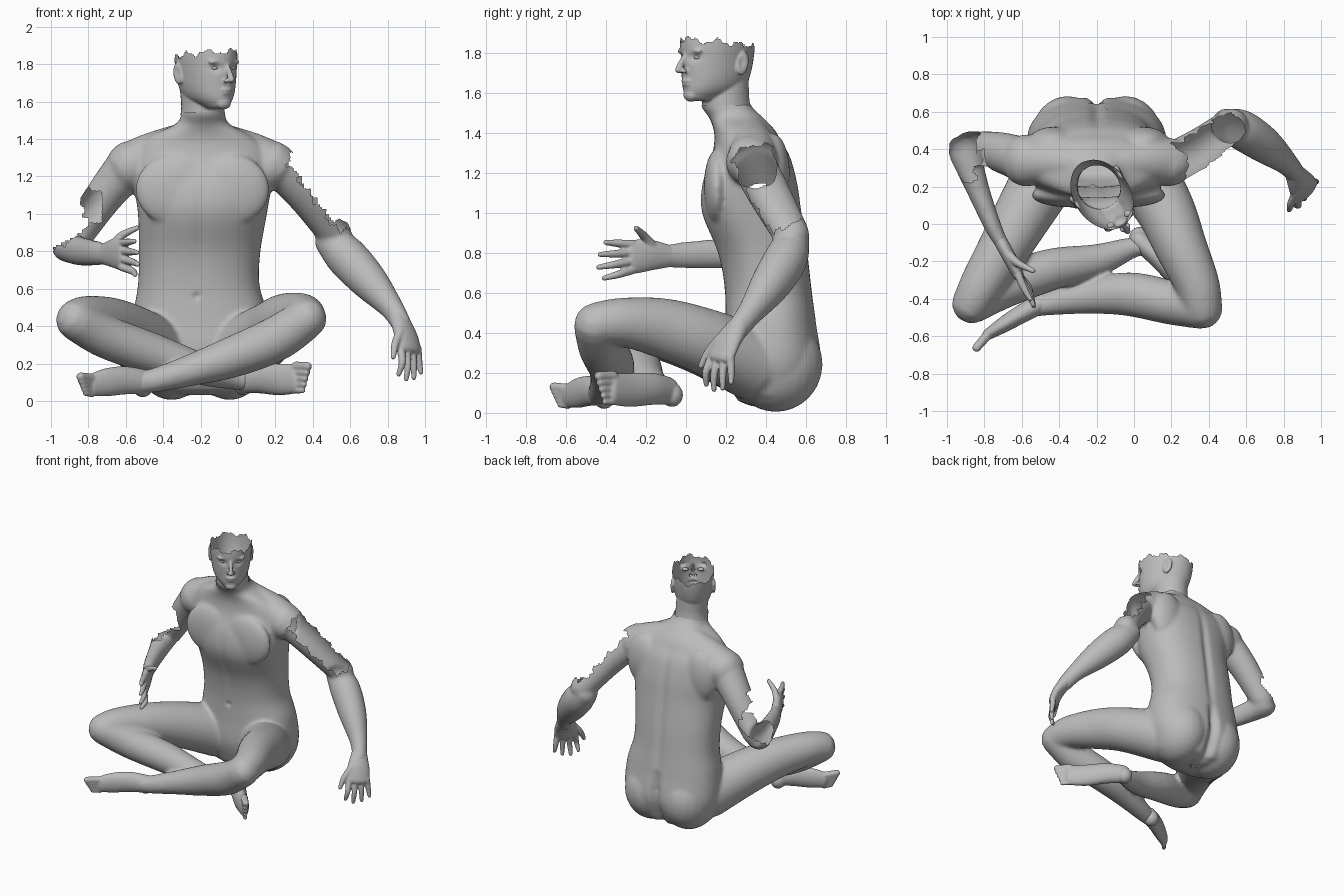
import bpy, bmesh, math
from mathutils import Vector, Matrix

skin = bpy.data.materials.new("plain_grey")
skin.diffuse_color = (0.5, 0.5, 0.5, 1)


def spline(st, k):
    """Smoothly interpolate stations (x, y, z, half width, half height)."""
    out = []
    for i in range(len(st) - 1):
        a, b, c, d = st[max(i - 1, 0)], st[i], st[i + 1], st[min(i + 2, len(st) - 1)]
        for j in range(k):
            t = j / k
            out.append([0.5 * (2 * q + (r - p) * t + (2 * p - 5 * q + 4 * r - s) * t * t
                               + (3 * q - p - 3 * r + s) * t ** 3) for p, q, r, s in zip(a, b, c, d)])
    return out + [list(st[-1])]


def loft(bm, st, ref=(0, 0, 1), level=False, cap=1.0, power=1.0, n=28, k=5):
    """Closed tube with elliptical rings and rounded ends."""
    pts = spline(st, k)
    rings = []
    for i, p in enumerate(pts):
        t = Vector(pts[min(i + 1, len(pts) - 1)][:3]) - Vector(pts[max(i - 1, 0)][:3])
        t.normalize()
        if level:
            t, u, v = Vector((0, 0, 1)), Vector((1, 0, 0)), Vector((0, 1, 0))
        else:
            u = t.cross(Vector(ref)).normalized()
            v = u.cross(t)
        r = min(p[3], p[4]) * cap
        shapes = [(0, 1)]
        if i == 0:
            shapes = [(-0.87, 0.5), (-0.5, 0.87), (0, 1)]
        elif i == len(pts) - 1:
            shapes = [(0, 1), (0.5, 0.87), (0.87, 0.5)]
        for off, s in shapes:
            c = Vector(p[:3]) + t * r * off
            ring = []
            for j in range(n):
                a = 2 * math.pi * j / n
                ca, sa = math.cos(a), math.sin(a)
                ca = math.copysign(abs(ca) ** power, ca)
                sa = math.copysign(abs(sa) ** power, sa)
                ring.append(bm.verts.new(c + u * ca * p[3] * s + v * sa * p[4] * s))
            rings.append(ring)
    for a, b in zip(rings, rings[1:]):
        for j in range(n):
            bm.faces.new((a[j], a[(j + 1) % n], b[(j + 1) % n], b[j]))
    bm.faces.new(rings[0][::-1])
    bm.faces.new(rings[-1])


def ball(bm, c, r, rot=0.0):
    m = Matrix.Translation(c) @ Matrix.Rotation(rot, 4, 'X') @ Matrix.Diagonal((*r, 1))
    bmesh.ops.create_uvsphere(bm, u_segments=24, v_segments=16, radius=1, matrix=m)


def fuse(name, bm, voxel, smooth, move=None, cut=None):
    """Merge overlapping parts into one skin, then sculpt and tear it."""
    bmesh.ops.recalc_face_normals(bm, faces=bm.faces[:])
    me = bpy.data.meshes.new(name)
    bm.to_mesh(me)
    bm.free()
    ob = bpy.data.objects.new(name, me)
    bpy.context.collection.objects.link(ob)
    rm = ob.modifiers.new("merge", 'REMESH')
    rm.mode, rm.voxel_size = 'VOXEL', voxel
    sm = ob.modifiers.new("relax", 'SMOOTH')
    sm.factor, sm.iterations = 0.5, smooth
    dg = bpy.context.evaluated_depsgraph_get()
    new = bpy.data.meshes.new_from_object(ob.evaluated_get(dg))
    ob.modifiers.clear()
    ob.data = new
    b = bmesh.new()
    b.from_mesh(new)
    for v in b.verts:
        if move:
            move(v.co)
    if cut:
        dead = [f for f in b.faces if cut(f.calc_center_median())]
        bmesh.ops.delete(b, geom=dead, context='FACES')
    for f in b.faces:
        f.smooth = True
        f.material_index = 0
    b.to_mesh(new)
    b.free()
    new.materials.clear()
    new.materials.append(skin)
    return ob


def jag(a):
    return 0.013 * math.sin(5 * a) + 0.006 * math.sin(13 * a + 1)


def bump(d, w):
    return math.exp(-(d / w) ** 2)


# ---- body: torso, limbs
bm = bmesh.new()
loft(bm, [(-.2, .43, .09, .31, .19), (-.2, .435, .25, .37, .243), (-.2, .425, .45, .362, .228),
          (-.21, .412, .62, .325, .218), (-.205, .385, .8, .325, .225), (-.19, .33, 1.0, .345, .25),
          (-.19, .32, 1.15, .368, .238), (-.195, .325, 1.28, .378, .198), (-.2, .31, 1.36, .345, .168),
          (-.2, .29, 1.42, .27, .152), (-.19, .25, 1.48, .145, .135), (-.185, .2, 1.54, .115, .125),
          (-.18, .19, 1.63, .11, .115)], level=True, cap=.35, power=.87, n=48)
for s in (-1, 1):
    ball(bm, (-.2 + s * .155, .45, .245), (.2, .235, .24))          # buttocks
    ball(bm, (-.19 + s * .15, .155, 1.13), (.21, .066, .19))        # chest
    ball(bm, (-.19 + s * .24, .435, 1.2), (.14, .085, .2))          # shoulder blades
    # neck to shoulder muscle
    loft(bm, [(-.195 + s * .09, .32, 1.4, .09, .09), (-.195 + s * .27, .335, 1.335, .11, .1),
              (-.195 + s * .385, .33, 1.26, .13, .125)])
ball(bm, (.18, .33, 1.255), (.122, .13, .122))                      # shoulders
ball(bm, (-.575, .34, 1.255), (.13, .14, .135))
# thighs
loft(bm, [(.0, .34, .25, .19, .19), (.16, .09, .36, .16, .165), (.25, -.12, .425, .14, .15),
          (.337, -.32, .455, .12, .122), (.365, -.45, .445, .107, .108)])
loft(bm, [(-.42, .34, .25, .18, .19), (-.57, .09, .35, .16, .165), (-.69, -.12, .41, .14, .145),
          (-.81, -.32, .44, .12, .122), (-.867, -.425, .435, .105, .108)])
# shins
loft(bm, [(.365, -.45, .44, .112, .11), (.2, -.42, .33, .118, .12), (-.03, -.375, .235, .117, .11),
          (-.25, -.39, .165, .09, .085), (-.45, -.425, .11, .064, .065), (-.55, -.45, .1, .048, .06)])
loft(bm, [(-.867, -.425, .43, .109, .107), (-.7, -.335, .34, .117, .115), (-.45, -.245, .25, .112, .11),
          (-.2, -.195, .17, .088, .085), (-.02, -.13, .12, .058, .06), (.06, -.12, .12, .045, .06)])
# upper arms and forearms
loft(bm, [(.19, .32, 1.28, .11, .11), (.36, .41, 1.11, .107, .107), (.52, .53, .89, .09, .09)])
loft(bm, [(.5, .53, .85, .09, .09), (.58, .5, .77, .107, .112), (.7, .42, .64, .097, .102),
          (.82, .32, .5, .062, .067), (.875, .25, .41, .052, .056)])
loft(bm, [(-.58, .34, 1.26, .122, .122), (-.72, .385, 1.09, .107, .102), (-.88, .41, .86, .087, .087)])
loft(bm, [(-.91, .4, .825, .09, .083), (-.84, .2, .8, .063, .077), (-.76, 0, .79, .047, .067),
          (-.71, -.1, .785, .037, .057)])

arm_top, arm_dir, arm_out = Vector((.24, .33, 1.27)), Vector((.554, .396, -.733)), Vector((.8, 0, .6))


def body_lines(c):
    x = c.x + .2
    if .35 < c.z < 1.4 and c.y > .4:            # spine furrow
        c.y -= .018 * bump(x, .03) * math.sin(math.pi * (c.z - .35) / 1.05)
    elif .62 < c.z < 1.25 and c.y < .27:        # belly and breastbone furrow
        c.y += .006 * bump(x, .03) * math.sin(math.pi * (c.z - .62) / .63)
    if c.z < .48 and c.y > .45:                 # cleft
        c.y -= .04 * bump(x, .035) * min(1, (.48 - c.z) / .15)
    if c.y < .3 and abs(x) < .1 and .5 < c.z < .62:
        c.y += .015 * bump(math.hypot(x + .02, c.z - .56), .016)   # navel


def body_tears(c):
    if c.z > 1.545:                             # open neck inside the head
        return True
    if c.x > .2 and c.z > .7:                   # missing outer half of the upper arm
        d = c - arm_top
        s = d.dot(arm_dir)
        side = d.dot(arm_out)
        return -.025 + jag(c.y * 8) < s < .5 + jag(c.y * 8) and side > .018 + jag(s * 9)
    if c.x < -.73:                              # torn elbow
        gap = c.x < -.8 and .8 + .6 * (c.x + 1) + jag(c.y * 9) < c.z < .98 + jag(c.y * 9)
        flap = c.x < -.835 + jag(c.z * 9) and .9 < c.z < 1.13
        return gap or flap or (.95 < c.z < 1.13 + jag(c.x * 12) and c.y < .385 + jag(c.z * 8))
    return False


fuse("body", bm, .012, 10, body_lines, body_tears)

# ---- head
bm = bmesh.new()
loft(bm, [(0, -.085, 1.575, .06, .09), (0, -.03, 1.615, .105, .16), (0, -.01, 1.67, .13, .183),
          (0, 0, 1.76, .143, .198), (0, .003, 1.86, .15, .203), (0, .003, 1.95, .145, .19)],
     level=True, cap=.25, n=40)
loft(bm, [(.012, .055, 1.51, .117, .125), (.01, .045, 1.58, .113, .122), (0, .05, 1.7, .115, .12)],
     level=True, cap=.2)                                            # top of neck
ball(bm, (0, -.158, 1.592), (.045, .036, .034))                     # chin
loft(bm, [(0, -.19, 1.795, .012, .014), (0, -.215, 1.755, .013, .018), (0, -.236, 1.717, .017, .018)],
     ref=(0, 1, 0), n=16)
ball(bm, (0, -.191, 1.663), (.036, .014, .009))                     # lips
ball(bm, (0, -.188, 1.646), (.030, .014, .010))
for s in (-1, 1):
    ball(bm, (s * .018, -.212, 1.712), (.013, .018, .012))          # nostrils
    ball(bm, (s * .05, -.165, 1.812), (.05, .024, .016))            # brow
    ball(bm, (s * .147, .055, 1.75), (.016, .035, .06), -.2)        # ear


def face_lines(c):
    for s in (-1, 1):
        if c.y < -.08:
            c.y += .014 * bump(math.hypot(c.x - s * .055, (c.z - 1.78) * 1.4), .028)
        if c.x * s > .14:                                           # ear hollow
            c.x -= s * .012 * bump(math.hypot(c.y - .045, (c.z - 1.755) * .6), .02)


def head_tears(c):
    crown = 1.85 - .1 * c.y + jag(math.atan2(c.y, c.x) * 1.6)
    return c.z > crown or c.z < 1.525


place = Matrix.Translation((-.17, .155, 0)) @ Matrix.Rotation(math.radians(35), 4, 'Z')
fuse("head", bm, .007, 4, face_lines, head_tears).matrix_world = place
bm = bmesh.new()
for s in (-1, 1):
    ball(bm, (s * .055, -.159, 1.78), (.022, .018, .011))
fuse("eyes", bm, .004, 1).matrix_world = place


# ---- hands
def hand(name, palm, wide, normal, aim, length, thumb):
    bm = bmesh.new()
    loft(bm, palm, ref=normal, n=24)
    wide, aim = Vector(wide), Vector(aim)
    end = Vector(palm[-1][:3])
    for i, f in enumerate((.85, 1.0, .95, .78)):
        o = (i - 1.5) * .043
        a = end + wide * o
        d = (aim + wide * o * 2.5).normalized() * length * f
        b = a + d * .55 + Vector(normal) * (.02 - .008 * i)
        loft(bm, [(*a, .022, .022), (*b, .019, .019), (*(a + d), .013, .013)], ref=normal, n=14)
    loft(bm, [(*thumb[0], .028, .025), (*thumb[1], .022, .021), (*thumb[2], .014, .014)],
         ref=normal, n=14)
    fuse(name, bm, .006, 2)


hand("left_hand", [(.86, .27, .44, .055, .052), (.895, .21, .36, .08, .042), (.915, .175, .28, .085, .035)],
     (.7, .714, 0), (.714, -.7, 0), (.03, -.08, -1), .165,
     [(.87, .17, .37), (.84, .11, .30), (.83, .075, .235)])
hand("right_hand", [(-.72, -.08, .785, .055, .037), (-.66, -.19, .79, .08, .036), (-.62, -.27, .78, .085, .03)],
     (0, 0, 1), (.93, .35, 0), (.45, -.9, -.1), .19,
     [(-.665, -.17, .835), (-.62, -.21, .885), (-.54, -.25, .925)])


# ---- feet
def foot(name, sole, heel, aim, toe_z):
    bm = bmesh.new()
    loft(bm, sole, n=24)
    ball(bm, heel, (.055, .055, .06))
    tip, aim = Vector(sole[-1][:3]), Vector(aim).normalized()
    for i in range(5):
        f = i / 4
        a = Vector((tip.x, tip.y, toe_z[0] + (toe_z[1] - toe_z[0]) * f))
        b = a + aim * (.095 - .04 * f)
        r = .026 - .01 * f
        loft(bm, [(*a, r, r), (*b, r * .9, r * .9)], n=14)
    fuse(name, bm, .007, 3)


foot("left_foot", [(-.49, -.42, .1, .055, .065), (-.6, -.48, .11, .05, .075), (-.7, -.54, .1, .042, .075),
                   (-.78, -.59, .085, .03, .06)], (-.51, -.41, .08), (-.65, -.75, .1), (.12, .035))
foot("right_foot", [(.03, -.09, .11, .055, .07), (.12, -.17, .12, .055, .08), (.22, -.28, .115, .048, .085),
                    (.31, -.365, .12, .034, .08)], (.03, -.07, .09), (.65, -.75, 0), (.185, .055))
